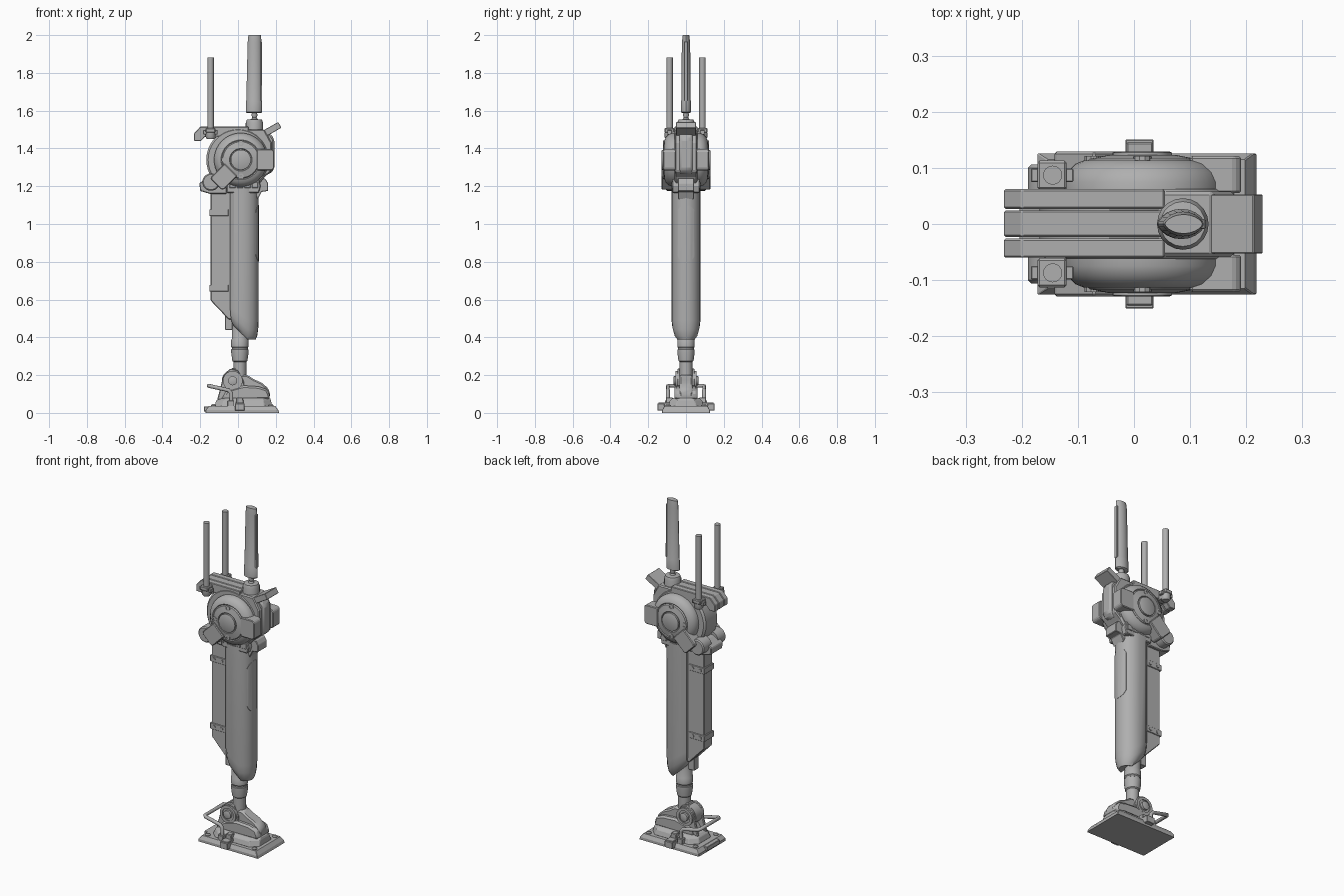
import bpy, bmesh, math

if "Cube" in bpy.data.objects:
    bpy.data.objects.remove(bpy.data.objects["Cube"])

grey = bpy.data.materials.new("dark_grey")
grey.diffuse_color = (.43, .43, .43, 1)
grey.use_nodes = True
grey.node_tree.nodes["Principled BSDF"].inputs["Base Color"].default_value = grey.diffuse_color


def finish(name, bm, bevel=0, smooth=False):
    bmesh.ops.recalc_face_normals(bm, faces=bm.faces)
    me = bpy.data.meshes.new(name)
    bm.to_mesh(me)
    bm.free()
    me.materials.append(grey)
    ob = bpy.data.objects.new(name, me)
    bpy.context.collection.objects.link(ob)
    if bevel:
        m = ob.modifiers.new("bevel", 'BEVEL')
        m.width, m.segments, m.limit_method = bevel, 1, 'ANGLE'
    if smooth:
        bpy.ops.object.select_all(action='DESELECT')
        ob.select_set(True)
        bpy.context.view_layer.objects.active = ob
        bpy.ops.object.shade_smooth_by_angle(angle=math.radians(32))
    return ob


def loft(name, rings, bevel=0, smooth=False):
    bm = bmesh.new()
    vs = [[bm.verts.new(p) for p in r] for r in rings]
    n = len(vs[0])
    for a, b in zip(vs, vs[1:]):
        for i in range(n):
            bm.faces.new((a[i], a[(i + 1) % n], b[(i + 1) % n], b[i]))
    bm.faces.new(vs[0])
    bm.faces.new(vs[-1])
    return finish(name, bm, bevel, smooth)


def prism(name, pts, y0, y1, bevel=0, smooth=False):
    return loft(name, [[(x, y, z) for x, z in pts] for y in (y0, y1)], bevel, smooth)


def box(name, x0, x1, y0, y1, z0, z1, bevel=0.002):
    return prism(name, [(x0, z0), (x1, z0), (x1, z1), (x0, z1)], y0, y1, bevel)


def lathe(name, prof, cx, c2, axis='Z', n=32):
    """prof is (radius, height); axis Z centre is (x, y), axis Y centre is (x, z)."""
    rings = []
    for r, h in prof:
        ring = []
        for i in range(n):
            a = 2 * math.pi * i / n
            u, v = cx + r * math.cos(a), c2 + r * math.sin(a)
            ring.append((u, v, h) if axis == 'Z' else (u, h, v))
        rings.append(ring)
    return loft(name, rings, 0, True)


def arm(name, deg, r0, r1, w, y0, y1, cx=0.015, cz=1.34):
    a = math.radians(deg)
    ca, sa = math.cos(a), math.sin(a)
    pts = [(r0, -w), (r1 - .012, -w), (r1, -w * .8), (r1, w * .8), (r1 - .012, w), (r0, w)]
    return prism(name, [(cx + u * ca - v * sa, cz + u * sa + v * ca) for u, v in pts], y0, y1, .004)


def tube(name, pts, r):
    cu = bpy.data.curves.new(name, 'CURVE')
    cu.dimensions, cu.bevel_depth, cu.bevel_resolution, cu.use_fill_caps = '3D', r, 3, True
    sp = cu.splines.new('POLY')
    sp.points.add(len(pts) - 1)
    for p, c in zip(sp.points, pts):
        p.co = (*c, 1)
    cu.materials.append(grey)
    bpy.context.collection.objects.link(bpy.data.objects.new(name, cu))


# Foot sole, stepped pads and bolts
def pad(name, levels, c, bevel=0):
    rings = []
    for x0, x1, y, z in levels:
        rings.append([(x0 + c, -y, z), (x1 - c, -y, z), (x1, -y + c, z), (x1, y - c, z),
                      (x1 - c, y, z), (x0 + c, y, z), (x0, y - c, z), (x0, -y + c, z)])
    loft(name, rings, bevel)


pad("foot_sole", [(-.172, .218, .126, 0), (-.172, .213, .126, .015), (-.155, .198, .115, .036)], .002)
pad("foot_step", [(-.125, .18, .095, .034), (-.115, .175, .085, .065), (-.1, .17, .07, .078)], .04, .003)
box("heel_lip", -.18, -.14, -.06, .06, .008, .034)
for sx in (-.13, .175):
    for sy in (-1, 1):
        lathe("sole_bolt", [(.014, .025), (.014, .04), (.008, .046)], sx, sy * .095, n=8)

# Shoe toe core and shell
toe = [(-.07, .075), (.165, .075), (.17, .1), (.16, .13), (.125, .16), (.085, .178), (.05, .2), (.02, .2), (-.03, .12)]
prism("toe_core", toe, -.035, .035, .008, True)
shell = [(-.09, .07), (.165, .07), (.17, .09), (.155, .125), (.11, .14), (.03, .145), (-.06, .12)]
prism("toe_shell", shell, -.06, .06, .012, True)

# Ankle fork, joint caps, side clips and handle mounts
for s in (-1, 1):
    prism("ankle_fork", [(-.11, .07), (.04, .07), (.03, .17), (.0, .225), (-.04, .235), (-.075, .205)],
          s * .028, s * .046, .004)
    lathe("ankle_cap", [(.052, s * .04), (.052, s * .056), (.036, s * .056), (.036, s * .05),
                        (.024, s * .05), (.024, s * .064), (.015, s * .067)], -.028, .17, 'Y', 24)
    box("side_clip", -.015, .035, s * .115, s * .151, .012, .05)
    prism("clip_strap", [(-.012, .04), (.032, .04), (.026, .082), (-.006, .082)], s * .07, s * .105, .003)
    box("clip_plate", -.013, .033, s * .08, s * .145, .035, .055)
    box("handle_mount", -.055, -.02, s * .082, s * .112, .03, .065)
lathe("ankle_pivot", [(.058, -.03), (.058, .03)], -.028, .17, 'Y', 24)
half = [(-.036, .096, .05), (-.036, .096, .105), (-.05, .096, .12), (-.145, .096, .141), (-.155, .085, .144)]
tube("heel_handle", half + [(x, -y, z) for x, y, z in reversed(half)], .0105)

# Ankle piston
lathe("ankle_piston", [(.034, .16), (.034, .27), (.04, .275), (.046, .32), (.046, .335), (.042, .338),
                       (.042, .345), (.046, .35), (.046, .385), (.043, .39), (.043, .5)], .01, 0)
prism("ankle_link", [(-.065, .15), (.02, .15), (.035, .22), (-.03, .24)], -.026, .026, .004)

# Shin shell with rounded front and slanted lower end
side = [(.109, 0), (.106, .022), (.097, .042), (.08, .06), (.055, .073), (.025, .078), (-.02, .073), (-.042, .055)]
section = side + [(x, -y) for x, y in reversed(side[1:])]


def shin_rings(grow):
    rings = []
    for f, up in ((.62, 0), (.82, .02), (.95, .055), (1, .1), (1, None)):
        ring = []
        for x, y in section:
            x, y = x + grow * math.copysign(1, x - .03), y * (1 + grow * 12)
            low = .388 + max(0, .055 - x) * .75
            ring.append((.04 + (x - .04) * (.4 + .6 * f), y * f, 1.19 if up is None else low + up))
        rings.append(ring)
    return rings


loft("shin_shell", shin_rings(0), 0, True)

# Flush oval hatch on the shin front
hatch = loft("shin_hatch", shin_rings(.0015), 0, True)
oval = [(.048 * math.cos(a), .95 + math.copysign(.105, math.sin(a)) + .045 * math.sin(a))
        for a in (2 * math.pi * (i + .5) / 28 for i in range(28))]
cutter = loft("hatch_cutter", [[(x, y, z) for y, z in oval] for x in (.06, .2)])
cutter.hide_render = True
cutter.hide_set(True)
cut = hatch.modifiers.new("oval", 'BOOLEAN')
cut.operation, cut.object, cut.solver = 'INTERSECT', cutter, 'EXACT'

# Calf pack on the back of the shin
prism("calf_pack", [(-.145, .595), (-.05, .495), (-.03, .495), (-.03, 1.17), (-.145, 1.17)], -.04, .04, .004)
box("calf_rail", -.068, -.03, -.02, .02, .44, 1.17)
for z in (.66, 1.06):
    box("calf_strap", -.152, -.05, -.045, .045, z - .018, z + .018)
    for s in (-1, 1):
        for x in (-.125, -.075):
            lathe("strap_bolt", [(.009, s * .043), (.009, s * .049)], x, z, 'Y', 8)

# Knee collar between shin and hip
prism("knee_collar", [(-.06, 1.165), (.11, 1.165), (.12, 1.2), (.11, 1.24), (-.06, 1.24)], -.072, .072, .004)
prism("knee_front", [(.08, 1.18), (.105, 1.13), (.125, 1.17), (.16, 1.175), (.16, 1.215), (.145, 1.24), (.08, 1.24)],
      -.042, .042, .003)
prism("knee_back", [(-.15, 1.16), (-.06, 1.16), (-.06, 1.25), (-.16, 1.25), (-.205, 1.215), (-.2, 1.175)],
      -.055, .055, .004)
for i in range(4):
    for s in (-1, 1):
        box("collar_block", -.045 + i * .04, -.014 + i * .04, s * .065, s * .076, 1.19, 1.222)

# Joint core drum with front block and rounded spine
lathe("joint_drum", [(.158, -.062), (.168, -.052), (.168, .052), (.158, .062)], 0, 1.34, 'Y', 40)
prism("joint_front", [(0, 1.22), (.13, 1.24), (.178, 1.28), (.178, 1.43), (.14, 1.5), (0, 1.5)], -.058, .058, .006)
prism("joint_spine", [(.1, 1.26), (.17, 1.265), (.192, 1.29), (.192, 1.45), (.17, 1.48), (.1, 1.48)],
      -.035, .035, .01, True)

# Side discs with hubs, bolts, clamp arms and rod aerials
for s in (-1, 1):
    lathe("side_disc", [(r, s * y) for r, y in
          ((.142, .05), (.142, .075), (.135, .092), (.12, .107), (.105, .113), (.1, .11), (.095, .116),
           (.06, .123), (.056, .117), (.053, .117), (.053, .127), (.049, .129))], .015, 1.34, 'Y', 40)
    for d in (90, 180, 270):
        a = math.radians(d)
        lathe("disc_bolt", [(.016, s * .1), (.016, s * .121), (.008, s * .121), (.008, s * .117)],
              .015 + .087 * math.cos(a), 1.34 + .087 * math.sin(a), 'Y', 10)
    arm("front_clamp", 0, .085, .176, .056, s * .055, s * .121)
    arm("lower_clamp", 225, .075, .185, .047, s * .06, s * .129)
    lathe("lower_pivot", [(.046, s * .03), (.046, s * .1), (.04, s * .106)], -.143, 1.222, 'Y', 24)
    y = s * .087
    lathe("rod_collar", [(.02, 1.45), (.026, 1.46), (.026, 1.485)], -.145, y, n=12)
    box("rod_mount", -.172, -.12, y - .026, y + .026, 1.484, 1.508, .004)
    box("mount_tab", -.184, -.108, y - .012, y + .012, 1.475, 1.497)
    box("mount_arm", -.16, -.12, s * .04, y, 1.455, 1.49)
    lathe("rod_aerial", [(.017, 1.5), (.017, 1.882)], -.145, y, n=16)

# Three parallel top slabs
for name, y0, y1 in (("slab", -.06, -.026), ("slab_middle", -.023, .024), ("slab", .027, .062)):
    prism("top_" + name, [(-.232, 1.44), (-.195, 1.44), (-.175, 1.462), (.055, 1.462), (.055, 1.515), (-.2, 1.515),
                          (-.232, 1.48)], y0, y1, .003)

# Tilted front visor
prism("front_visor", [(.06, 1.43), (.13, 1.452), (.23, 1.51), (.213, 1.54), (.11, 1.482), (.06, 1.482)],
      -.053, .053, .002)

# Blade aerial: base, stem and lens-section blade
lathe("blade_base", [(.046, 1.45), (.046, 1.535), (.04, 1.552), (.016, 1.555), (.012, 1.565), (.016, 1.575),
                     (.012, 1.6)], .087, 0, n=20)


def lens(x0, x1, y, z):
    ring = []
    for i in range(20):
        a = 2 * math.pi * i / 20
        c, k = math.cos(a), math.sin(a)
        ring.append(((x0 + x1) / 2 + (x1 - x0) / 2 * c, y * math.copysign(abs(k) ** 1.3, k), z))
    return ring


loft("blade_aerial", [lens(.045, .122, .02, 1.588), lens(.041, .127, .027, 1.592), lens(.043, .127, .027, 1.65),
                      lens(.044, .124, .025, 1.655), lens(.051, .124, .022, 1.96), lens(.055, .122, .017, 2.0)], 0, True)
prism("blade_edge", [(.1, 1.65), (.128, 1.65), (.127, 1.965), (.1, 1.97)], -.009, .009, .002)
